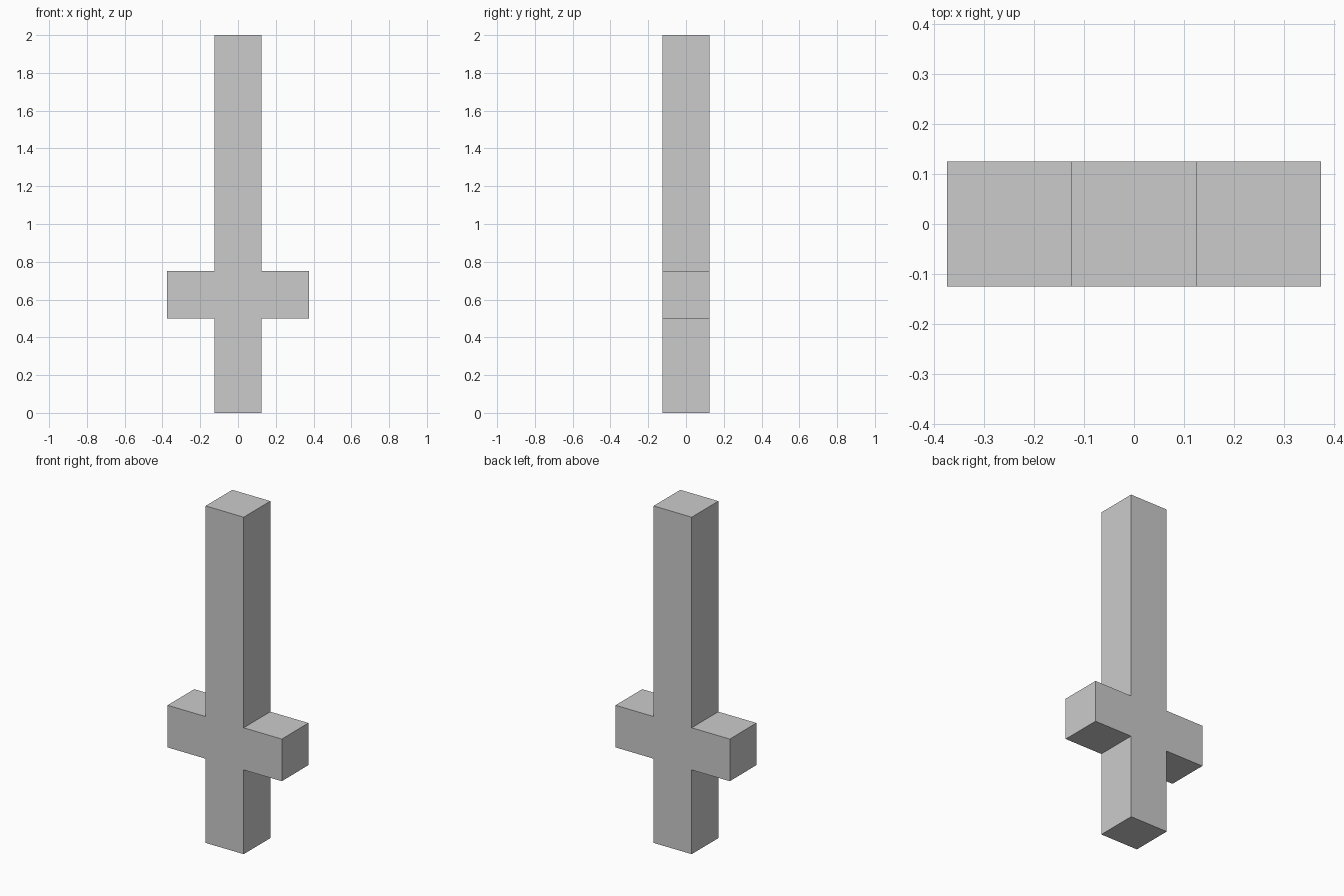
import bpy
import bmesh

if "Cube" in bpy.data.objects:
    bpy.data.objects.remove(bpy.data.objects["Cube"])

HALF = 0.125                     # half thickness of the post and arms
ARM = 0.375                      # reach of the arms from the centre
ARM_LOW, ARM_HIGH, TOP = 0.5, 0.75, 2.0

# Right half of the cross outline (x, z), from the bottom to the top
right = [(HALF, 0), (HALF, ARM_LOW), (ARM, ARM_LOW),
         (ARM, ARM_HIGH), (HALF, ARM_HIGH), (HALF, TOP)]
outline = right + [(-x, z) for x, z in reversed(right)]

# Cross: post and two arms as one solid, extruded from front to back
bm = bmesh.new()
front = bm.faces.new([bm.verts.new((x, -HALF, z)) for x, z in outline])
back = bmesh.ops.extrude_face_region(bm, geom=[front], use_keep_orig=True)
back_verts = [v for v in back["geom"] if isinstance(v, bmesh.types.BMVert)]
bmesh.ops.translate(bm, verts=back_verts, vec=(0, 2 * HALF, 0))
bmesh.ops.recalc_face_normals(bm, faces=bm.faces)

mesh = bpy.data.meshes.new("cross")
bm.to_mesh(mesh)
bm.free()
bpy.context.collection.objects.link(bpy.data.objects.new("cross", mesh))
